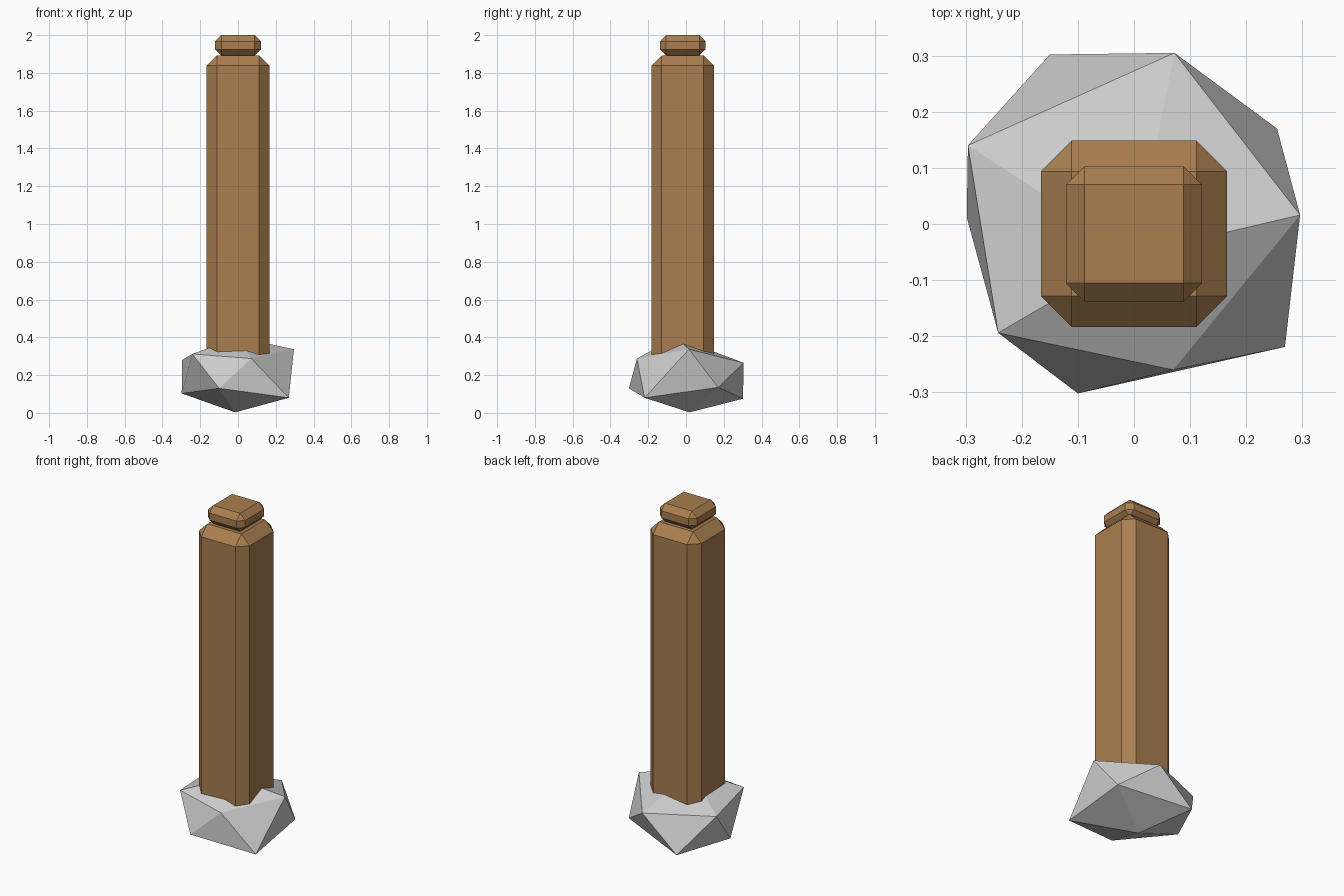
import bpy, bmesh

if "Cube" in bpy.data.objects:
    bpy.data.objects.remove(bpy.data.objects["Cube"])

wood = bpy.data.materials.new("wood")
wood.diffuse_color = (0.40, 0.21, 0.08, 1)
wood.use_nodes = True
wood.node_tree.nodes["Principled BSDF"].inputs["Base Color"].default_value = wood.diffuse_color


def mesh_object(name, bm):
    bmesh.ops.recalc_face_normals(bm, faces=bm.faces)
    mesh = bpy.data.meshes.new(name)
    bm.to_mesh(mesh)
    bm.free()
    ob = bpy.data.objects.new(name, mesh)
    bpy.context.collection.objects.link(ob)
    return ob


def chamfered_box(name, half_width, z0, z1, chamfer):
    bm = bmesh.new()
    bmesh.ops.create_cube(bm, size=1)
    for v in bm.verts:
        v.co.x *= 2 * half_width
        v.co.y = v.co.y * 2 * half_width - 0.0175
        v.co.z = z1 if v.co.z > 0 else z0
    bmesh.ops.bevel(bm, geom=bm.edges[:], offset=chamfer, segments=1,
                    profile=0.5, affect='EDGES')
    ob = mesh_object(name, bm)
    ob.data.materials.append(wood)
    return ob


# Wooden post with its foot buried in the rock, and the cap on top
chamfered_box("post", 0.166, 0.17, 1.893, 0.055)
chamfered_box("post_cap", 0.121, 1.892, 2.0, 0.033)

# Base rock: irregular 20-sided stone made of two rings of five and two tips
upper = [(0.296, 0.016, 0.337), (0.072, 0.305, 0.265), (-0.296, 0.14, 0.28),
         (-0.242, -0.194, 0.312), (0.07, -0.26, 0.288)]
lower = [(0.255, 0.17, 0.135), (-0.15, 0.302, 0.075), (-0.298, 0.012, 0.103),
         (-0.10, -0.302, 0.13), (0.269, -0.219, 0.08)]
bm = bmesh.new()
top = bm.verts.new((0.0, -0.053, 0.40))
bottom = bm.verts.new((-0.015, 0.018, 0.003))
up = [bm.verts.new(p) for p in upper]
low = [bm.verts.new(p) for p in lower]
for i in range(5):
    j = (i + 1) % 5
    for tri in ((top, up[i], up[j]), (up[i], low[i], up[j]),
                (up[j], low[i], low[j]), (bottom, low[j], low[i])):
        bm.faces.new(tri)
mesh_object("base_rock", bm)
